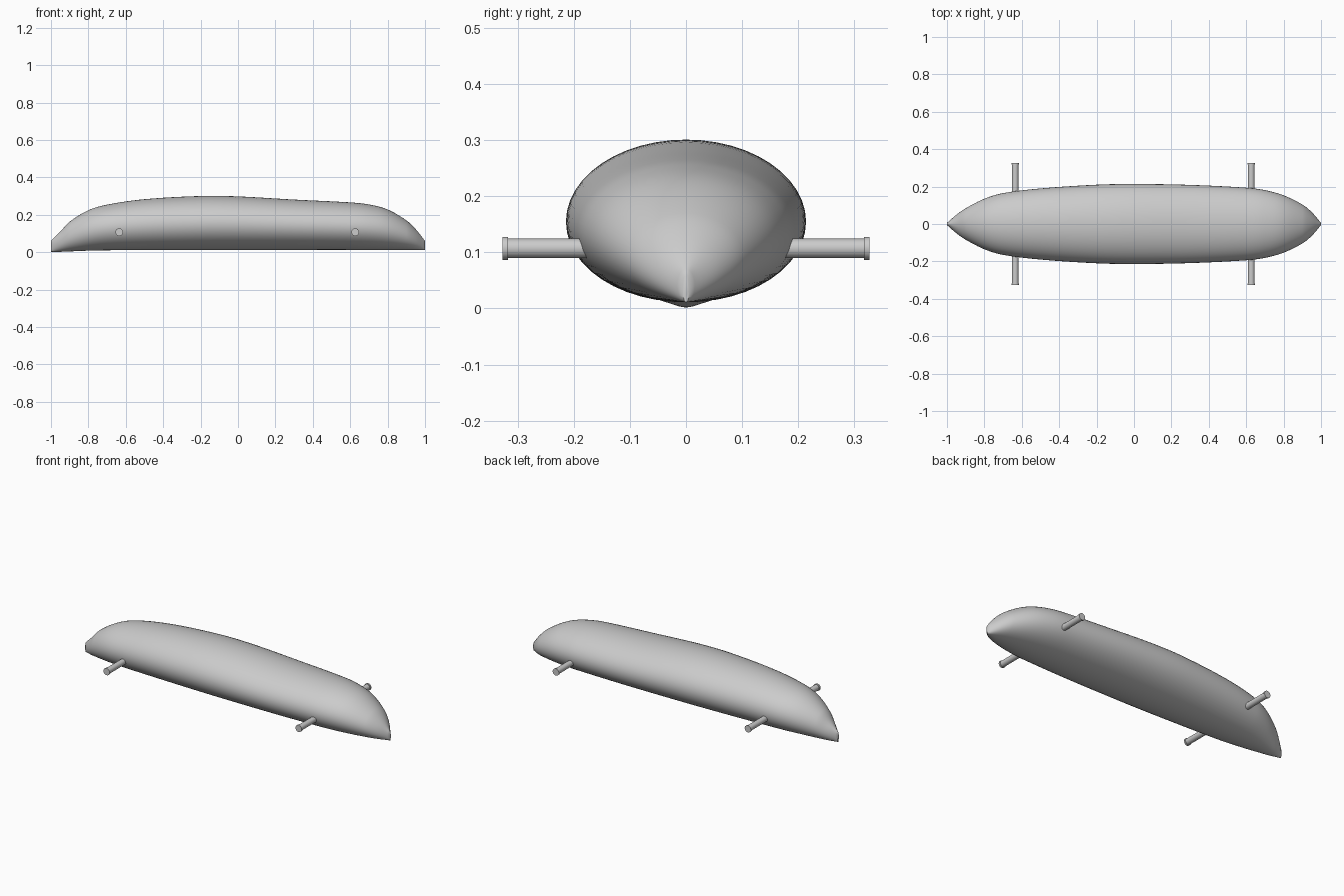
import bpy, bmesh, math
from mathutils import Matrix

if "Cube" in bpy.data.objects:
    bpy.data.objects.remove(bpy.data.objects["Cube"])

grey = bpy.data.materials.new("plain grey")
grey.use_nodes = True
grey.diffuse_color = (0.6, 0.6, 0.6, 1)
grey.node_tree.nodes["Principled BSDF"].inputs["Base Color"].default_value = grey.diffuse_color

# Hull stations from stern to bow: x, half width, bottom, top
STATIONS = [
    (-1.0, 0.006, 0.002, 0.060), (-0.95, 0.049, 0.002, 0.110),
    (-0.9, 0.084, 0.004, 0.163), (-0.8, 0.135, 0.008, 0.224),
    (-0.7, 0.165, 0.010, 0.254), (-0.5, 0.190, 0.011, 0.283),
    (-0.2, 0.210, 0.011, 0.300), (0.0, 0.214, 0.011, 0.298),
    (0.3, 0.209, 0.011, 0.281), (0.6, 0.194, 0.011, 0.266),
    (0.7, 0.181, 0.011, 0.255), (0.8, 0.153, 0.011, 0.228),
    (0.9, 0.104, 0.011, 0.170), (0.95, 0.064, 0.011, 0.123),
    (1.0, 0.006, 0.011, 0.060),
]
SIDES = 48
STEPS = 6


def slope(i, k):
    a, b = STATIONS[max(i - 1, 0)], STATIONS[min(i + 1, len(STATIONS) - 1)]
    return (b[k] - a[k]) / (b[0] - a[0])


def blend(i, t):
    """Smooth curve between station i and the next one."""
    a, b = STATIONS[i], STATIONS[i + 1]
    d = b[0] - a[0]
    out = [a[0] + t * d]
    for k in (1, 2, 3):
        out.append((1 + 2 * t) * (1 - t) ** 2 * a[k] + t * t * (3 - 2 * t) * b[k]
                   + d * (t * (1 - t) ** 2 * slope(i, k) - t * t * (1 - t) * slope(i + 1, k)))
    return out


def finish(name, bm, angle):
    bmesh.ops.recalc_face_normals(bm, faces=bm.faces)
    mesh = bpy.data.meshes.new(name)
    bm.to_mesh(mesh)
    bm.free()
    mesh.materials.append(grey)
    ob = bpy.data.objects.new(name, mesh)
    bpy.context.collection.objects.link(ob)
    bpy.ops.object.select_all(action="DESELECT")
    ob.select_set(True)
    bpy.context.view_layer.objects.active = ob
    bpy.ops.object.shade_smooth_by_angle(angle=math.radians(angle))
    return ob


# Hull: elliptical sections lofted along x
bm = bmesh.new()
sections = [blend(i, s / STEPS) for i in range(len(STATIONS) - 1) for s in range(STEPS)]
sections.append(STATIONS[-1])
rings = []
for x, half, low, high in sections:
    ring = []
    for j in range(SIDES):
        a = math.tau * j / SIDES
        z = (low + high) / 2 + (high - low) / 2 * math.sin(a)
        ring.append(bm.verts.new((x, half * math.cos(a), z)))
    rings.append(ring)
for r, s in zip(rings, rings[1:]):
    for j in range(SIDES):
        k = (j + 1) % SIDES
        bm.faces.new((r[j], r[k], s[k], s[j]))
bm.faces.new(rings[0])
bm.faces.new(rings[-1])
finish("hull", bm, 50)


# Side pegs: a shaft with a wider cap at the outer end
def rod(bm, radius, x, y0, y1):
    place = Matrix.Translation((x, (y0 + y1) / 2, 0.107)) @ Matrix.Rotation(math.pi / 2, 4, "X")
    bmesh.ops.create_cone(bm, cap_ends=True, segments=24, radius1=radius, radius2=radius,
                          depth=abs(y1 - y0), matrix=place)


for end, x in (("stern", -0.635), ("bow", 0.627)):
    for side, sign in (("front", -1), ("back", 1)):
        bm = bmesh.new()
        rod(bm, 0.0175, x, sign * 0.12, sign * 0.318)
        rod(bm, 0.0205, x, sign * 0.317, sign * 0.327)
        finish(f"{end}_{side}_peg", bm, 30)
